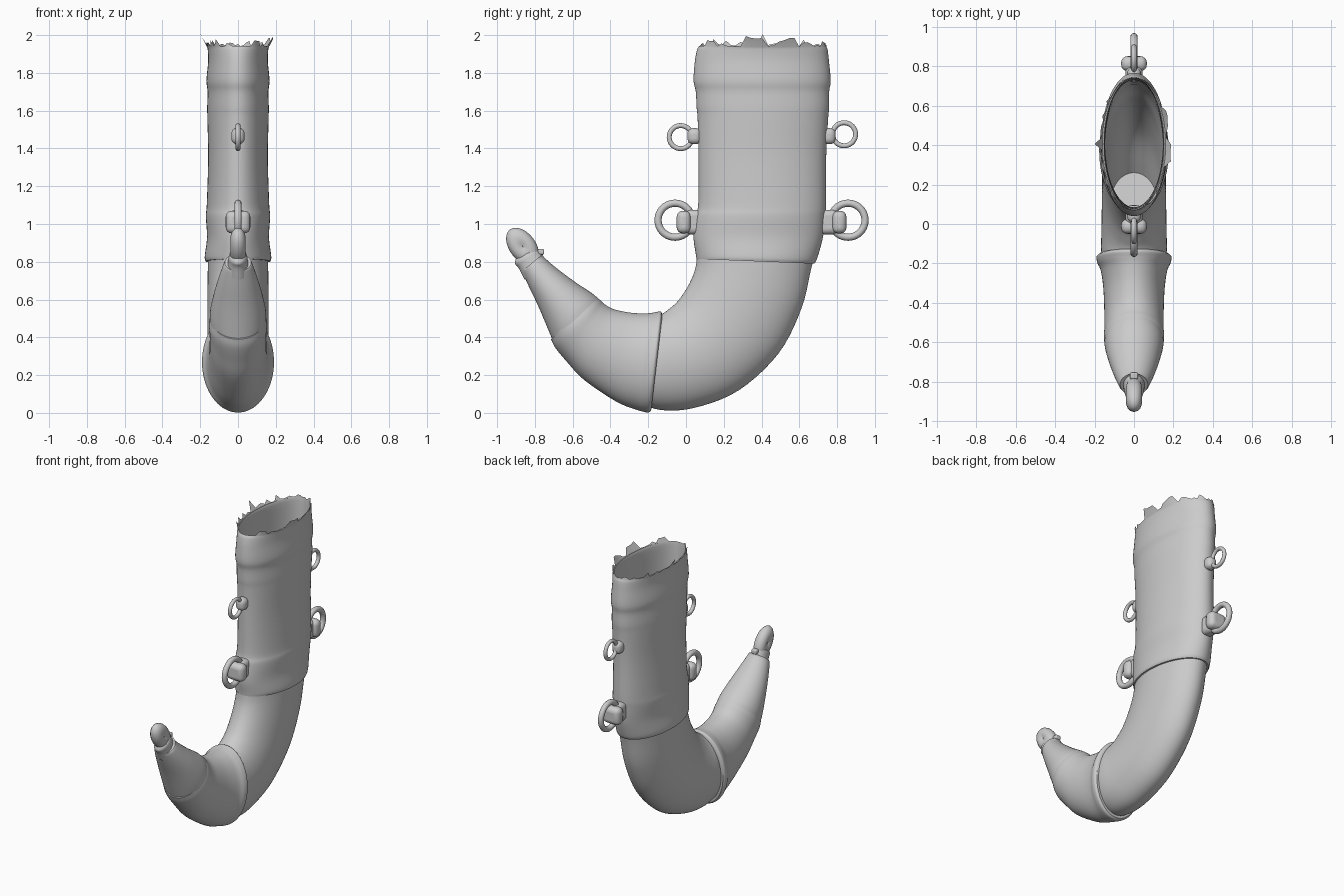
import bpy, math, random
from mathutils import Vector, Matrix

random.seed(4)
N = 72
# ragged rim offsets, shared by the outer sleeve and the lining
JAG = []
for i in range(N):
    side = abs(math.sin(2 * math.pi * i / N))
    r = random.random()
    JAG.append(((r ** 2) * (0.015 + 0.05 * side), (r ** 2) * 0.035 * side ** 2))


def smooth(ob, angle=40):
    bpy.ops.object.select_all(action='DESELECT')
    ob.select_set(True)
    bpy.context.view_layer.objects.active = ob
    bpy.ops.object.shade_smooth_by_angle(angle=math.radians(angle))


def spline(p, t):
    """Catmull-Rom through a list of section vectors."""
    k = min(int(t), len(p) - 2)
    u = t - k
    b, c = p[k], p[k + 1]
    a = p[k - 1] if k else [2 * x - y for x, y in zip(b, c)]
    d = p[k + 2] if k + 2 < len(p) else [2 * y - x for x, y in zip(b, c)]
    return [0.5 * (2 * q + (r - o) * u + (2 * o - 5 * q + 4 * r - s) * u * u
                   + (3 * q - o - 3 * r + s) * u ** 3) for o, q, r, s in zip(a, b, c, d)]


def loft(name, sections, caps=(True, True), jag=None, steps=5):
    """Section = inner y, inner z, outer y, outer z, half width in x."""
    verts, faces = [], []
    rings = (len(sections) - 1) * steps + 1
    for j in range(rings):
        y0, z0, y1, z1, w = spline(sections, j / steps)
        for i in range(N):
            a = 2 * math.pi * i / N
            c, s = math.cos(a), math.sin(a)
            m = (1 - c) / 2
            v = Vector((w * s, y0 + (y1 - y0) * m, z0 + (z1 - z0) * m))
            if jag is not None and j == jag % rings:
                v.z += JAG[i][0]
                v.x += math.copysign(JAG[i][1], s)
            verts.append(v)
    for j in range(rings - 1):
        for i in range(N):
            k = (i + 1) % N
            faces.append((j * N + i, j * N + k, j * N + N + k, j * N + N + i))
    if caps[0]:
        faces.append(tuple(reversed(range(N))))
    if caps[1]:
        faces.append(tuple(range((rings - 1) * N, rings * N)))
    me = bpy.data.meshes.new(name)
    me.from_pydata(verts, [], faces)
    ob = bpy.data.objects.new(name, me)
    bpy.context.collection.objects.link(ob)
    smooth(ob)
    return ob


# upper sleeve with ragged mouth
loft("mouth_sleeve", [
    (0.055, 0.815, 0.68, 0.79, 0.172), (0.052, 0.84, 0.695, 0.82, 0.176),
    (0.04, 0.93, 0.725, 0.93, 0.164), (0.05, 1.04, 0.738, 1.04, 0.17),
    (0.065, 1.11, 0.742, 1.11, 0.165), (0.066, 1.35, 0.742, 1.35, 0.158),
    (0.062, 1.55, 0.752, 1.55, 0.162), (0.056, 1.62, 0.758, 1.62, 0.163),
    (0.052, 1.70, 0.758, 1.70, 0.161), (0.04, 1.76, 0.766, 1.76, 0.167),
    (0.047, 1.86, 0.757, 1.86, 0.158), (0.058, 1.92, 0.75, 1.92, 0.16),
    (0.068, 1.94, 0.742, 1.94, 0.164)], caps=(True, False), jag=-1)

# hollow lining running down into the curve
loft("mouth_lining", [
    (0.068, 1.94, 0.742, 1.94, 0.164), (0.072, 1.92, 0.738, 1.92, 0.148),
    (0.08, 1.70, 0.73, 1.70, 0.148), (0.085, 1.35, 0.722, 1.35, 0.146),
    (0.08, 0.95, 0.70, 0.93, 0.146), (0.06, 0.75, 0.645, 0.76, 0.14),
    (0.03, 0.67, 0.585, 0.56, 0.135), (-0.02, 0.56, 0.46, 0.33, 0.13),
    (-0.06, 0.50, 0.26, 0.15, 0.12)], caps=(False, True), jag=0)
# the capped ends inside the hollow would block it, so drop that face
me = bpy.data.objects["mouth_sleeve"].data
ring = []
import bmesh
bm = bmesh.new()
bm.from_mesh(me)
big = [f for f in bm.faces if len(f.verts) > 4]
# replace the sleeve's closed bottom by a narrow ledge
res = bmesh.ops.inset_region(bm, faces=big, thickness=0.02, use_even_offset=True)
bmesh.ops.delete(bm, geom=[f for f in bm.faces if len(f.verts) > 4], context='FACES')
bm.to_mesh(me)
bm.free()

# bare curved horn
loft("horn_body", [
    (0.062, 0.86, 0.685, 0.85, 0.158), (0.048, 0.76, 0.662, 0.76, 0.16),
    (0.01, 0.67, 0.61, 0.55, 0.162), (-0.045, 0.59, 0.49, 0.315, 0.162),
    (-0.09, 0.55, 0.28, 0.12, 0.163), (-0.125, 0.525, 0.05, 0.028, 0.165),
    (-0.17, 0.51, -0.13, 0.015, 0.165), (-0.25, 0.49, -0.27, 0.06, 0.14)],
    caps=(False, True))

# front sleeve with flared lip
loft("front_sleeve", [
    (-0.125, 0.518, -0.185, 0.01, 0.178), (-0.135, 0.537, -0.2, 0.002, 0.19),
    (-0.165, 0.532, -0.225, 0.006, 0.186), (-0.21, 0.527, -0.265, 0.018, 0.168),
    (-0.29, 0.53, -0.37, 0.06, 0.155), (-0.38, 0.548, -0.54, 0.175, 0.15),
    (-0.43, 0.575, -0.63, 0.27, 0.15), (-0.455, 0.598, -0.69, 0.342, 0.153),
    (-0.485, 0.622, -0.715, 0.39, 0.145)])

# tapered tip cap
loft("tip_cap", [
    (-0.455, 0.597, -0.69, 0.345, 0.148), (-0.50, 0.635, -0.725, 0.43, 0.148),
    (-0.59, 0.695, -0.78, 0.56, 0.128), (-0.69, 0.77, -0.83, 0.665, 0.10),
    (-0.752, 0.825, -0.862, 0.735, 0.078), (-0.758, 0.842, -0.868, 0.75, 0.07)])
loft("tip_neck", [
    (-0.73, 0.80, -0.855, 0.705, 0.06), (-0.77, 0.845, -0.885, 0.765, 0.052),
    (-0.79, 0.87, -0.905, 0.79, 0.046), (-0.81, 0.875, -0.90, 0.82, 0.03)])


def ring(name, y, z, major, minor, tilt=0.0, stretch=1.0):
    bpy.ops.mesh.primitive_torus_add(major_radius=major, minor_radius=minor,
                                     major_segments=40, minor_segments=14)
    ob = bpy.context.object
    ob.name = name
    ob.data.transform(Matrix.Translation((0, y, z)) @ Matrix.Rotation(tilt, 4, 'X')
                      @ Matrix.Rotation(math.pi / 2, 4, 'Y')
                      @ Matrix.Diagonal((stretch, 1, 1, 1)))
    smooth(ob, 80)


def lump(name, y, z, size, bevel):
    bpy.ops.mesh.primitive_cube_add(size=1, location=(0, y, z))
    ob = bpy.context.object
    ob.name = name
    ob.data.transform(Matrix.Diagonal((*size, 1)))
    m = ob.modifiers.new("round", 'BEVEL')
    m.width, m.segments = bevel, 4
    smooth(ob, 60)


# tip eyelet
ring("tip_eyelet", -0.865, 0.881, 0.029, 0.041, 0.64, 1.6)
lump("tip_burr", -0.768, 0.853, (0.04, 0.035, 0.03), 0.008)

# hanging rings and their lugs, front then back
for side, s, wall in (("front", -1, 0.06), ("back", 1, 0.74)):
    ring(side + "_lower_ring", wall + s * 0.118, 1.02, 0.09, 0.019)
    lump(side + "_lower_lug", wall + s * 0.072, 1.01, (0.13, 0.075, 0.12), 0.032)
    lump(side + "_lower_stem", wall + s * 0.015, 1.01, (0.085, 0.10, 0.13), 0.03)
    ring(side + "_upper_ring", wall + s * (0.088 if s < 0 else 0.097),
         1.46 if s < 0 else 1.475, 0.061, 0.013)
    lump(side + "_upper_lug", wall + s * 0.015, 1.465, (0.07, 0.075, 0.085), 0.03)
